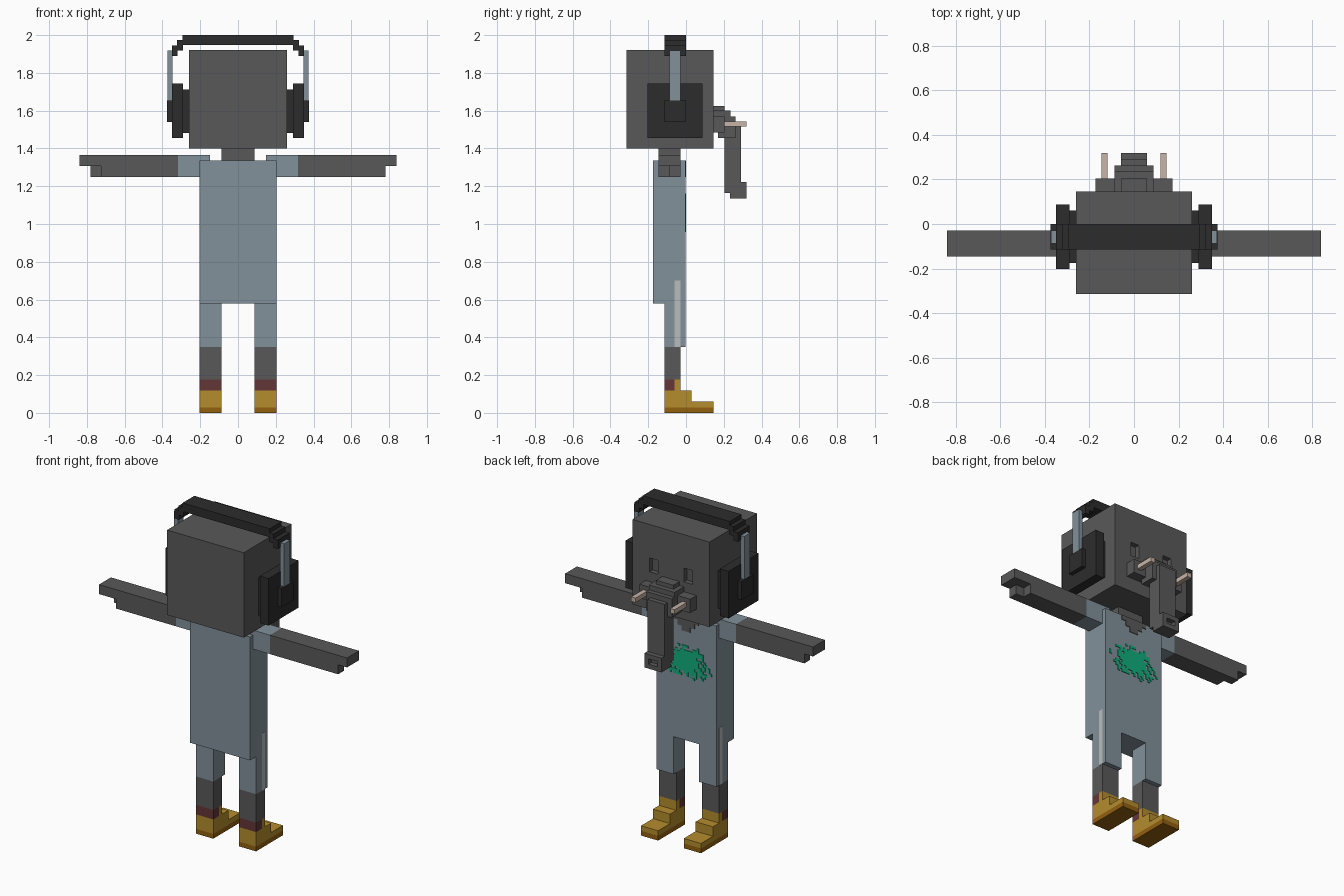
import bpy, bmesh, math, random

if "Cube" in bpy.data.objects:
    bpy.data.objects.remove(bpy.data.objects["Cube"])


def srgb(h):
    out = []
    for i in (0, 2, 4):
        c = int(h[i:i + 2], 16) / 255
        out.append(c / 12.92 if c <= 0.04045 else ((c + 0.055) / 1.055) ** 2.4)
    return (*out, 1)


MATS = {}
for name, code in {
    "skin grey": "595959", "cloth blue grey": "82919a", "headphone black": "2c2c2c",
    "shoe gold": "b48c2c", "sole brown": "936010", "sock red": "643636",
    "tusk cream": "c8b4a6", "stripe light grey": "b9bbbc", "print green": "0fae7c",
}.items():
    m = bpy.data.materials.new(name)
    m.diffuse_color = srgb(code)
    m.use_nodes = True
    m.node_tree.nodes["Principled BSDF"].inputs["Base Color"].default_value = m.diffuse_color
    MATS[name] = m


def add_box(bm, x, y, z):
    """Add one axis-aligned box given (min, max) spans."""
    verts = bmesh.ops.create_cube(bm, size=1)["verts"]
    for v in verts:
        v.co = [s[0] if c < 0 else s[1] for c, s in zip(v.co, (x, y, z))]
    return verts


def part(name, mat, *spans):
    """One object made of one or more boxes."""
    bm = bmesh.new()
    for s in spans:
        add_box(bm, *s)
    mesh = bpy.data.meshes.new(name)
    bm.to_mesh(mesh)
    bm.free()
    mesh.materials.append(MATS[mat])
    ob = bpy.data.objects.new(name, mesh)
    bpy.context.collection.objects.link(ob)
    return ob


def side(s, a, b):
    """X span on the chosen side."""
    return (a, b) if s > 0 else (-b, -a)


def cut(ob, *spans):
    """Carve box-shaped pockets out of a part."""
    tool = part(ob.name + "_cutter", "skin grey", *spans)
    tool.hide_render = True
    tool.hide_viewport = True
    mod = ob.modifiers.new("pockets", "BOOLEAN")
    mod.object = tool
    mod.solver = "EXACT"


# Head with eye sockets
head = part("head", "skin grey", ((-.26, .26), (-.315, .145), (1.40, 1.92)))
cut(head, *[(side(s, .087, .145), (.115, .2), (1.63, 1.715)) for s in (-1, 1)])

# Neck, torso and stepped neckline
part("neck", "skin grey", ((-.087, .087), (-.145, -.03), (1.32, 1.41)))
part("torso", "cloth blue grey", ((-.203, .203), (-.175, -.003), (.58, 1.335)))
part("neckline", "skin grey",
     *[((-w, w), (-.01, .001), (z, z + .029)) for w, z in ((.087, 1.306), (.058, 1.277), (.029, 1.248))])

# Abstract pixel splash on the chest
rng = random.Random(4)
cell = .0145
splash = []
for i in range(-12, 12):
    for j in range(-7, 7):
        cx, cz = (i + .5) * cell, (j + .5) * cell
        r = math.hypot(cx / .185, cz / .115)
        if rng.random() < 1.75 - 1.7 * r:
            splash.append(((cx - cell / 2, cx + cell / 2), (-.008, .001),
                           (1.06 + cz - cell / 2, 1.06 + cz + cell / 2)))
part("chest_splash", "print green", *splash)

# Trunk, cheeks and tip
part("trunk_base", "skin grey",
     ((-.058, .058), (.14, .205), (1.485, 1.625)),
     ((-.087, .087), (.14, .235), (1.485, 1.6)),
     ((-.087, .087), (.17, .262), (1.455, 1.57)))
part("cheeks", "skin grey", ((-.172, .172), (.14, .205), (1.485, 1.57)))
part("trunk", "skin grey", ((-.058, .058), (.205, .29), (1.165, 1.54)))
tip = part("trunk_tip", "skin grey", ((-.058, .058), (.232, .32), (1.135, 1.222)))
cut(tip, ((-.03, .03), (.29, .36), (1.162, 1.195)))

for s, label in ((-1, "left"), (1, "right")):
    # Tusks
    part(f"tusk_{label}", "tusk cream", (side(s, .118, .147), (.2, .32), (1.515, 1.543)))

    # Sleeves and arms; the thumb half of the lower hand is shorter
    part(f"sleeve_{label}", "cloth blue grey", (side(s, .147, .318), (-.145, -.03), (1.25, 1.366)))
    front, back = (.725, .78) if s < 0 else (.78, .725)
    part(f"arm_{label}", "skin grey",
         (side(s, .318, .84), (-.145, -.03), (1.308, 1.366)),
         (side(s, .318, front), (-.145, -.087), (1.25, 1.308)),
         (side(s, .318, back), (-.087, -.03), (1.25, 1.308)))

    # Headphone cups, rods and band steps
    part(f"ear_cup_{label}", "headphone black",
         (side(s, .26, .292), (-.175, .06), (1.483, 1.713)),
         (side(s, .29, .35), (-.203, .087), (1.455, 1.743)),
         (side(s, .345, .376), (-.115, -.001), (1.54, 1.655)))
    part(f"headphone_rod_{label}", "cloth blue grey",
         (side(s, .347, .374), (-.087, -.03), (1.65, 1.918)))
    part(f"band_step_{label}", "headphone black",
         (side(s, .29, .322), (-.115, -.001), (1.918, 1.975)),
         (side(s, .32, .35), (-.115, -.001), (1.89, 1.946)))

    # Trouser leg, side stripe, lower leg, sock and shoe
    lx = side(s, .087, .203)
    part(f"trouser_{label}", "cloth blue grey", (lx, (-.115, -.003), (.35, .585)))
    part(f"stripe_{label}", "stripe light grey", (side(s, .198, .2045), (-.06, -.03), (.35, .7)))
    part(f"shin_{label}", "skin grey", (lx, (-.115, -.03), (.176, .35)))
    part(f"sock_{label}", "sock red", (lx, (-.115, -.06), (.118, .176)))
    part(f"shoe_{label}", "shoe gold",
         (lx, (-.06, -.03), (.1, .176)),
         (lx, (-.115, .03), (.029, .118)),
         (lx, (.03, .145), (.029, .06)))
    part(f"sole_{label}", "sole brown", (lx, (-.115, .145), (0, .029)))

# Headphone band
part("headphone_band", "headphone black", ((-.295, .295), (-.115, -.001), (1.948, 2.0)))
